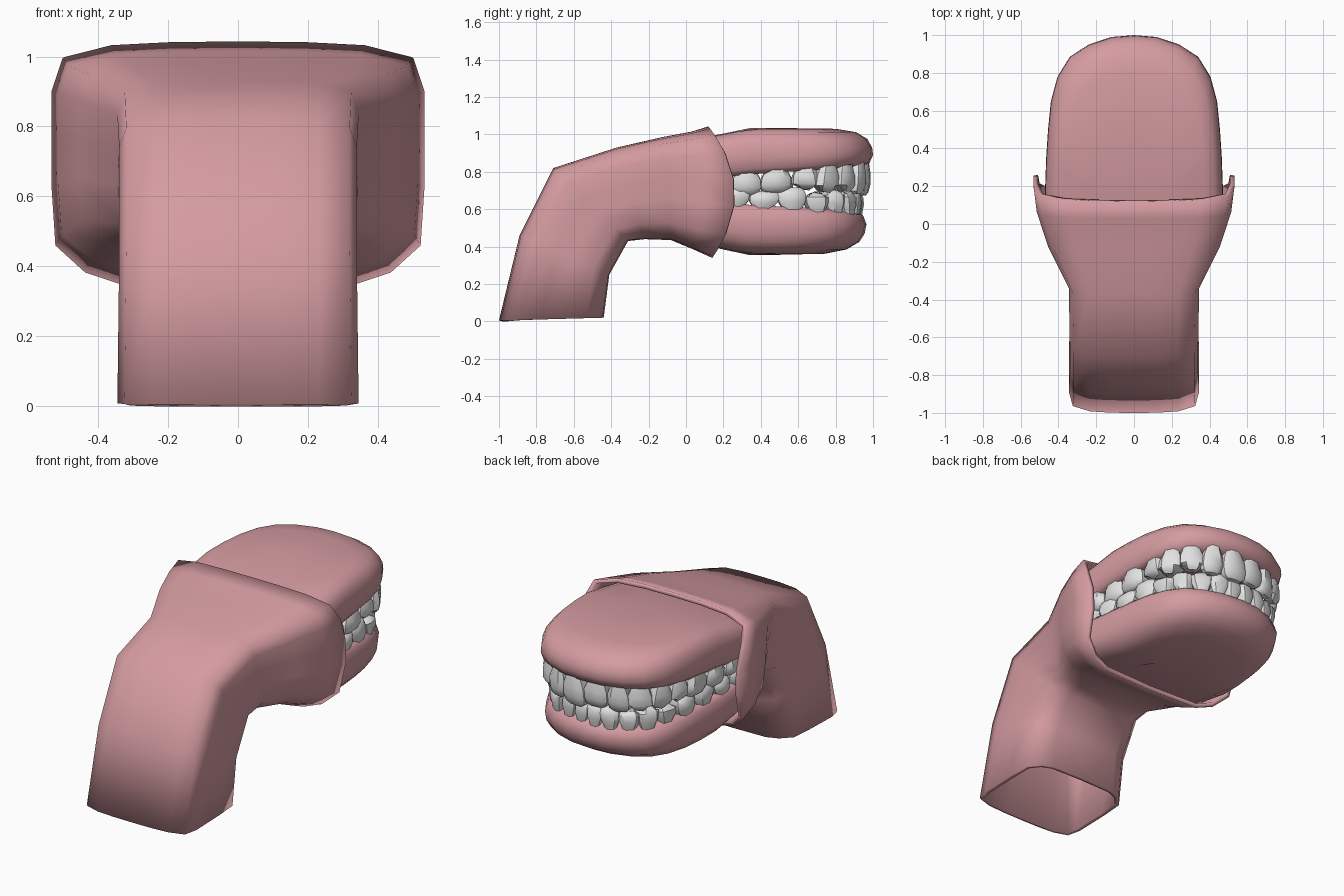
import bpy, bmesh, math, random
from mathutils import Vector

if "Cube" in bpy.data.objects:
    bpy.data.objects.remove(bpy.data.objects["Cube"])

random.seed(4)


def material(name, color):
    m = bpy.data.materials.new(name)
    m.diffuse_color = (*color, 1)
    m.use_nodes = True
    m.node_tree.nodes["Principled BSDF"].inputs["Base Color"].default_value = m.diffuse_color
    return m


PINK = material("flesh pink", (0.66, 0.33, 0.355))
WHITE = material("tooth white", (0.76, 0.76, 0.76))


def add_loft(bm, rings, caps=True):
    """Skin a list of equal-length closed rings."""
    vs = [[bm.verts.new(p) for p in r] for r in rings]
    n = len(vs[0])
    for a, b in zip(vs, vs[1:]):
        for i in range(n):
            j = (i + 1) % n
            bm.faces.new((a[i], a[j], b[j], b[i]))
    if caps:
        bm.faces.new(vs[0][::-1])
        bm.faces.new(vs[-1])


def finish(bm, name, mat, angle, recalc=True):
    if recalc:
        bmesh.ops.recalc_face_normals(bm, faces=bm.faces)
    me = bpy.data.meshes.new(name)
    bm.to_mesh(me)
    bm.free()
    me.materials.append(mat)
    ob = bpy.data.objects.new(name, me)
    bpy.context.collection.objects.link(ob)
    bpy.ops.object.select_all(action='DESELECT')
    ob.select_set(True)
    bpy.context.view_layer.objects.active = ob
    bpy.ops.object.shade_smooth_by_angle(angle=math.radians(angle))
    return ob


# Throat: bent hollow tube, rounded section, flaring to the mouth
half = [(0, 1), (.35, .998), (.68, .985), (.94, .935), (1, .8), (1, .6), (1, .4),
        (.98, .17), (.82, .06), (.62, .01), (0, 0)]
section = half + [(-u, v) for u, v in half[-2:0:-1]]
# outer (y, z), inner (y, z), half width, forward bulge of the sides
stations = [
    ((-1.0, .005), (-.44, .02), .345, 0),
    ((-.89, .46), (-.41, .25), .34, 0),
    ((-.71, .82), (-.31, .43), .34, 0),
    ((-.37, .93), (-.22, .44), .345, 0),
    ((-.13, .985), (-.08, .435), .455, 0),
    ((.03, 1.015), (.04, .385), .515, .05),
    ((.12, 1.043), (.14, .34), .533, .13),
]
rings = []
for top, bot, w, bulge in stations:
    ring = []
    for u, v in section:
        y = bot[0] + (top[0] - bot[0]) * v + bulge * 4 * v * (1 - v)
        ring.append((u * w, y, bot[1] + (top[1] - bot[1]) * v))
    rings.append(ring)
bm = bmesh.new()
add_loft(bm, rings, caps=False)
throat = finish(bm, "throat", PINK, 60, recalc=False)
sol = throat.modifiers.new("wall", 'SOLIDIFY')
sol.thickness = .025
sol.offset = -1

# Dental arch outline, from the front centre to one rear end
arch = [(0, 1), (.12, .99), (.24, .95), (.34, .885), (.405, .78), (.44, .65),
        (.455, .5), (.465, .35), (.472, .15), (.47, 0)]
outline = arch[::-1] + [(-x, y) for x, y in arch[1:]]


def make_gum(name, levels, sx, sy):
    """levels: (outline scale, z, z change toward the front)"""
    rings = []
    for s, z, lift in levels:
        ring = []
        for x, y in outline:
            yy = y * s
            pull = .07 * max(0, .35 - yy) / .35 * (z - .7) / .33
            ring.append((x * s * sx, yy * sy, z + lift * y - pull))
        rings.append(ring)
    bm = bmesh.new()
    add_loft(bm, rings)
    finish(bm, name, PINK, 60)


# Upper gum with a hollow palate, lower gum with a hollow floor
make_gum("upper_gum", [(.5, .9, 0), (.74, .86, 0), (.82, .77, .05), (.93, .765, .06),
                       (.98, .80, .045), (1, .87, .02), (.995, .93, 0), (.97, .975, 0),
                       (.91, 1.012, 0), (.8, 1.03, 0), (.45, 1.035, 0)], 1, 1)
make_gum("lower_gum", [(.5, .53, 0), (.74, .55, 0), (.82, .635, -.04), (.93, .64, -.045),
                       (.98, .61, -.04), (1, .54, -.02), (.99, .47, 0), (.96, .425, 0),
                       (.89, .385, 0), (.77, .362, 0), (.45, .355, 0)], .98, .965)


def along_arch(d):
    """Point and tangent at distance d from the front centre."""
    for a, b in zip(arch, arch[1:]):
        a, b = Vector(a), Vector(b)
        seg = (b - a).length
        if d <= seg:
            return a + (b - a) * (d / seg), (b - a).normalized()
        d -= seg
    return b, Vector((0, -1))


# Tooth crown: level along the height, width factor, depth factor
CROWN = [(-.35, .6, .7), (0, .72, .85), (.3, .96, 1), (.65, 1.02, .95),
         (.9, .9, .7), (1, .6, .4)]


def make_teeth(name, widths, root, slope, tip, sx, sy):
    bm = bmesh.new()
    for side in (1, -1):
        d = 0
        for k, w in enumerate(widths):
            p, t = along_arch(d + w / 2)
            d += w
            out = Vector((-t.y, t.x))
            depth = .045 if k < 3 else .06
            c = p - out * (depth + .004 + random.uniform(0, .014))
            z0 = root + slope * p.y
            z1 = tip + random.uniform(-.014, .014)
            turn = random.uniform(-.16, .16)
            lean = random.uniform(-.012, .012)
            rings = []
            for h, fw, fd in CROWN:
                ring = []
                for i in range(8):
                    a = math.tau * (i + .5) / 8 + turn
                    # squared-off octagonal section
                    ca, sa = math.cos(a), math.sin(a)
                    lx = math.copysign(abs(ca) ** .7, ca) * w * .51 * fw + lean * h
                    ly = math.copysign(abs(sa) ** .7, sa) * depth * fd
                    q = c + t * lx + out * ly
                    # canines and premolars get a pointed tip
                    cusp = .3 * abs(ca) if k in (2, 3, 4) and h > .8 else 0
                    ring.append((side * q.x * sx, q.y * sy, z0 + (z1 - z0) * (h - cusp)))
                rings.append(ring)
            add_loft(bm, rings)
    finish(bm, name, WHITE, 40)


make_teeth("upper_teeth", [.15, .125, .14, .14, .15, .165, .16, .12],
           .775, .06, .685, 1, 1)
make_teeth("lower_teeth", [.10, .11, .125, .13, .135, .16, .165, .15, .1],
           .63, -.04, .705, .98, .965)
